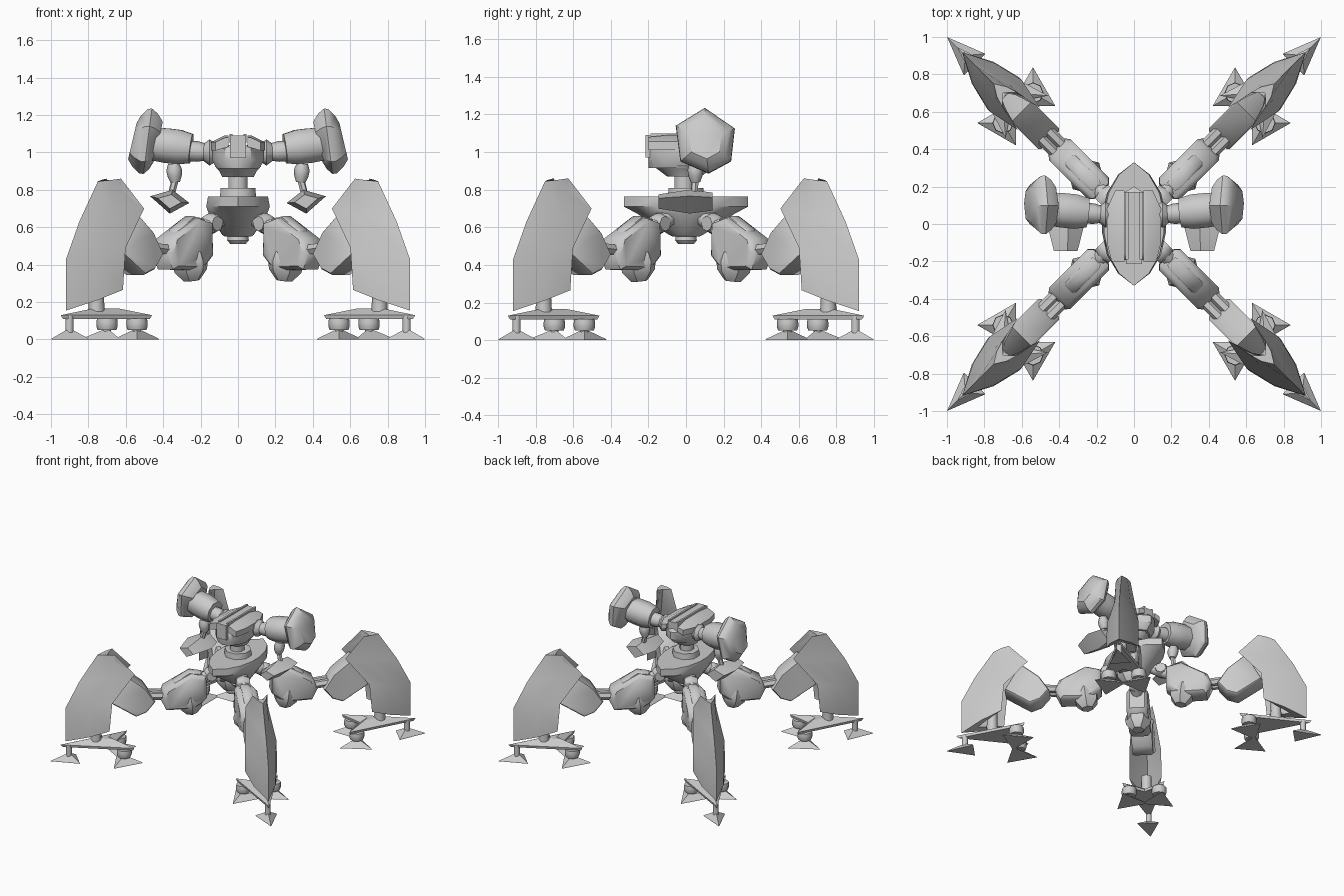
import bpy, bmesh, math
from mathutils import Vector, Matrix

if "Cube" in bpy.data.objects:
    bpy.data.objects.remove(bpy.data.objects["Cube"])

grey = bpy.data.materials.new("plain grey")
grey.diffuse_color = (0.6, 0.6, 0.6, 1)
grey.use_nodes = True
grey.node_tree.nodes["Principled BSDF"].inputs["Base Color"].default_value = grey.diffuse_color


def loft(name, rings, angle=40):
    """Skin a list of equal-length rings and cap both ends."""
    bm = bmesh.new()
    vs = [[bm.verts.new(p) for p in ring] for ring in rings]
    n = len(rings[0])
    for a, b in zip(vs, vs[1:]):
        for i in range(n):
            bm.faces.new((a[i], a[(i + 1) % n], b[(i + 1) % n], b[i]))
    bm.faces.new(vs[0])
    bm.faces.new(vs[-1])
    bmesh.ops.recalc_face_normals(bm, faces=bm.faces)
    me = bpy.data.meshes.new(name)
    bm.to_mesh(me)
    bm.free()
    me.materials.append(grey)
    ob = bpy.data.objects.new(name, me)
    bpy.context.collection.objects.link(ob)
    bpy.ops.object.select_all(action='DESELECT')
    ob.select_set(True)
    bpy.context.view_layer.objects.active = ob
    bpy.ops.object.shade_smooth_by_angle(angle=math.radians(angle))
    return ob


def tube(name, p0, p1, radii, sides=8, turn=0.0):
    """Round or faceted rod with radii spread evenly from p0 to p1."""
    p0, p1 = Vector(p0), Vector(p1)
    q = (p1 - p0).to_track_quat('Z', 'Y')
    rings = []
    for k, r in enumerate(radii):
        c = p0.lerp(p1, k / (len(radii) - 1))
        rings.append([c + q @ Vector((r * math.cos(a), r * math.sin(a), 0))
                      for a in (turn + math.tau * i / sides for i in range(sides))])
    return loft(name, rings, 46)


def slab(name, profile, half, inset=0.85, flat=0.7):
    """Side profile (r, z) given thickness across y with chamfered cheeks."""
    cr = sum(p[0] for p in profile) / len(profile)
    cz = sum(p[1] for p in profile) / len(profile)
    return loft(name, [[(cr + (r - cr) * s, t * half, cz + (z - cz) * s) for r, z in profile]
                       for t, s in ((-1, inset), (-flat, 1), (flat, 1), (1, inset))], 46)


def box(name, x, y, z):
    return loft(name, [[(x[0], y[0], h), (x[1], y[0], h), (x[1], y[1], h), (x[0], y[1], h)] for h in z])


def hull(hx, y0, y1, z):
    """Boat-shaped outline, pointed at both ends."""
    m, h = (y0 + y1) / 2, (y1 - y0) / 2
    half = [(0, 1), (0.5, 0.8), (0.85, 0.5), (1, 0.15)]
    right = [(x, y) for x, y in half] + [(x, -y) for x, y in reversed(half)]
    pts = right + [(-x, y) for x, y in reversed(right[1:-1])]
    return [(x * hx, m + y * h, z) for x, y in pts]


def mirror(ob):
    ob.modifiers.new("mirror", 'MIRROR').use_mirror_merge = False
    return ob


# ---- one leg, built along +x, then turned to the four diagonals ----
leg = []


# shin armour: V-shaped sections (ridge, wings, hollow back)
def vee(ridge, wing, hollow):
    w = Vector(wing)
    out = Vector((ridge[0], 0, ridge[1]))
    inn = Vector((hollow[0], 0, hollow[1]))
    a, b = out.lerp(w, .5), inn.lerp(w, .5)
    a.y, b.y = w.y * .68, w.y * .55
    flip = lambda v: Vector((v.x, -v.y, v.z))
    return [out, a, w, b, inn, flip(b), flip(w), flip(a)]


leg.append(loft("shin_armour", [vee((1.06, .845), (.94, .055, .86), (.99, .84)),
                                vee((1.20, .63), (.795, .085, .70), (1.06, .64)),
                                vee((1.30, .43), (.97, .12, .49), (1.18, .45)),
                                vee((1.30, .155), (.99, .12, .265), (1.18, .20))]))
leg.append(slab("knee_block", [(.85, .69), (.71, .575), (.635, .455), (.70, .375), (.78, .345), (.97, .47)],
                .078, .93, .85))
for s, side in ((-1, "left"), (1, "right")):
    leg.append(tube("knee_rod_" + side, (.48, s * .03, .47), (.75, s * .03, .50), (.03, .03), 6))
leg.append(slab("thigh", [(.59, .46), (.56, .54), (.36, .65), (.25, .62), (.245, .45),
                          (.33, .37), (.55, .375)], .08))
leg.append(slab("thigh_panel", [(.50, .56), (.49, .59), (.37, .66), (.28, .645), (.28, .60)], .038))
leg.append(tube("thigh_pod", (.37, 0, .47), (.35, 0, .315), (.085, .1, .09, .045), 6))
leg.append(tube("hip_rod", (.09, 0, .67), (.30, 0, .57), (.045, .05, .045), 8))
leg.append(tube("hip_joint", (.205, -.05, .62), (.205, .05, .62), (.04, .055, .055, .04), 8))
leg.append(tube("ankle", (1.07, 0, .13), (1.07, 0, .32), (.045, .04, .04), 8))


# foot plate and its three pads
def tri(cx, cy, r, a0, z):
    return [(cx + r * math.cos(a0 + k * math.tau / 3), cy + r * math.sin(a0 + k * math.tau / 3), z)
            for k in range(3)]


def plate(s, z):
    return [(1.0 + (r - 1.0) * s, t * s, z) for r, t in ((1.34, 0), (.81, .16), (.92, 0), (.81, -.16))]


leg.append(loft("foot_plate", [plate(.95, .11), plate(1, .13), plate(.3, .165)], 20))
for name, cx, cy, a in (("outer", 1.275, 0, 0), ("left", .877, .113, math.pi / 4),
                        ("right", .877, -.113, -math.pi / 4)):
    wide = .68 if name == "outer" else 1
    rings = [tri(cx, cy, r, a, z) for r, z in ((.138, 0), (.132, .006), (.025, .05))]
    leg.append(loft("pad_" + name, [[(x, y * wide, z) if cy == 0 else (x, y, z) for x, y, z in ring]
                                    for ring in rings], 20))
    leg.append(tube("pad_stem_" + name, (cx, cy, .03), (cx, cy, .13), (.022, .022), 8))
    if name != "outer":
        leg.append(tube("pad_collar_" + name, (cx, cy, .05), (cx, cy, .112), (.05, .057, .057, .054), 8))

for ob in leg:
    for k in range(4):
        o = ob if k == 0 else bpy.data.objects.new(ob.name + "_copy", ob.data)
        if k:
            bpy.context.collection.objects.link(o)
        o.matrix_world = Matrix.Rotation(math.pi / 4 + k * math.pi / 2, 4, 'Z')

# ---- lower body ----
loft("lower_body", [hull(.16, -.33, .33, .765), hull(.17, -.33, .33, .71), hull(.155, -.255, .255, .67),
                    hull(.085, -.09, .09, .56), hull(.07, -.07, .07, .55)])
tube("belly_stem", (0, 0, .53), (0, 0, .57), (.035, .035), 8)
tube("belly_disc", (0, 0, .51), (0, 0, .55), (.04, .058, .055), 8)
tube("collar", (0, 0, .76), (0, 0, .81), (.105, .1), 8, math.pi / 8)
tube("neck", (0, -.01, .80), (0, -.01, .89), (.055, .055), 8, math.pi / 8)

# ---- upper body ----
loft("jaw", [hull(.085, -.1, .08, .87), hull(.1, -.14, .12, .9), hull(.125, -.18, .14, .93)])
loft("head", [[(x, max(y, -.2), z) for x, y, z in ring] for ring in
              (hull(.115, -.21, .15, .915), hull(.14, -.23, .2, .96), hull(.14, -.23, .2, 1.02),
               hull(.11, -.2, .17, 1.04))])
mirror(loft("top_shell", [[(.05, y, 1.03), (w, y, 1.01), (w, y, 1.055), (.05 + (w - .05) * .25, y, h), (.05, y, h)]
                          for y, w, h in ((-.2, .12, 1.08), (-.1, .145, 1.09), (.08, .145, 1.09), (.18, .1, 1.065))]))
box("centre_bar", (-.043, .043), (-.215, .17), (.97, 1.09))
mirror(box("strip_rail", (.03, .045), (-.19, .17), (1.05, 1.1)))

# ---- arms ----
mirror(tube("shoulder_joint", (.12, .05, 1.0), (.185, .05, 1.0), (.05, .07, .045), 8))
mirror(tube("shoulder_rod", (.15, .05, 1.0), (.28, .06, 1.01), (.04, .055, .055), 8))
mirror(tube("upper_arm", (.25, .06, 1.02), (.45, .08, 1.045), (.085, .1, .1, .095), 8, math.pi / 8))

# shoulder shield: stacked, slightly leaning hexagons
rim = [(.10, 1.235), (.26, 1.125), (.24, .95), (.12, .885), (-.03, .95), (-.055, 1.14)]
mirror(loft("shield", [[(x - (z - 1.06) * .13, .1 + (y - .1) * s, 1.06 + (z - 1.06) * s) for y, z in rim]
                       for x, s in ((.425, .6), (.452, .85), (.483, 1), (.507, .98), (.542, .78), (.565, .55))], 34))

# forearm and blade
mirror(tube("elbow", (.345, .05, .94), (.335, .05, .84), (.03, .042, .038, .025), 8))
mirror(tube("forearm", (.335, .05, .86), (.365, .04, .74), (.02, .018), 6))
mirror(loft("blade", [[(.365 + x * s, y, .738 + z * s) for x, z in ((.105, .028), (-.015, .062), (-.105, -.008), (0, -.065))]
                      for y, s in ((-.145, .6), (.02, 1), (.14, .75))], 20))
